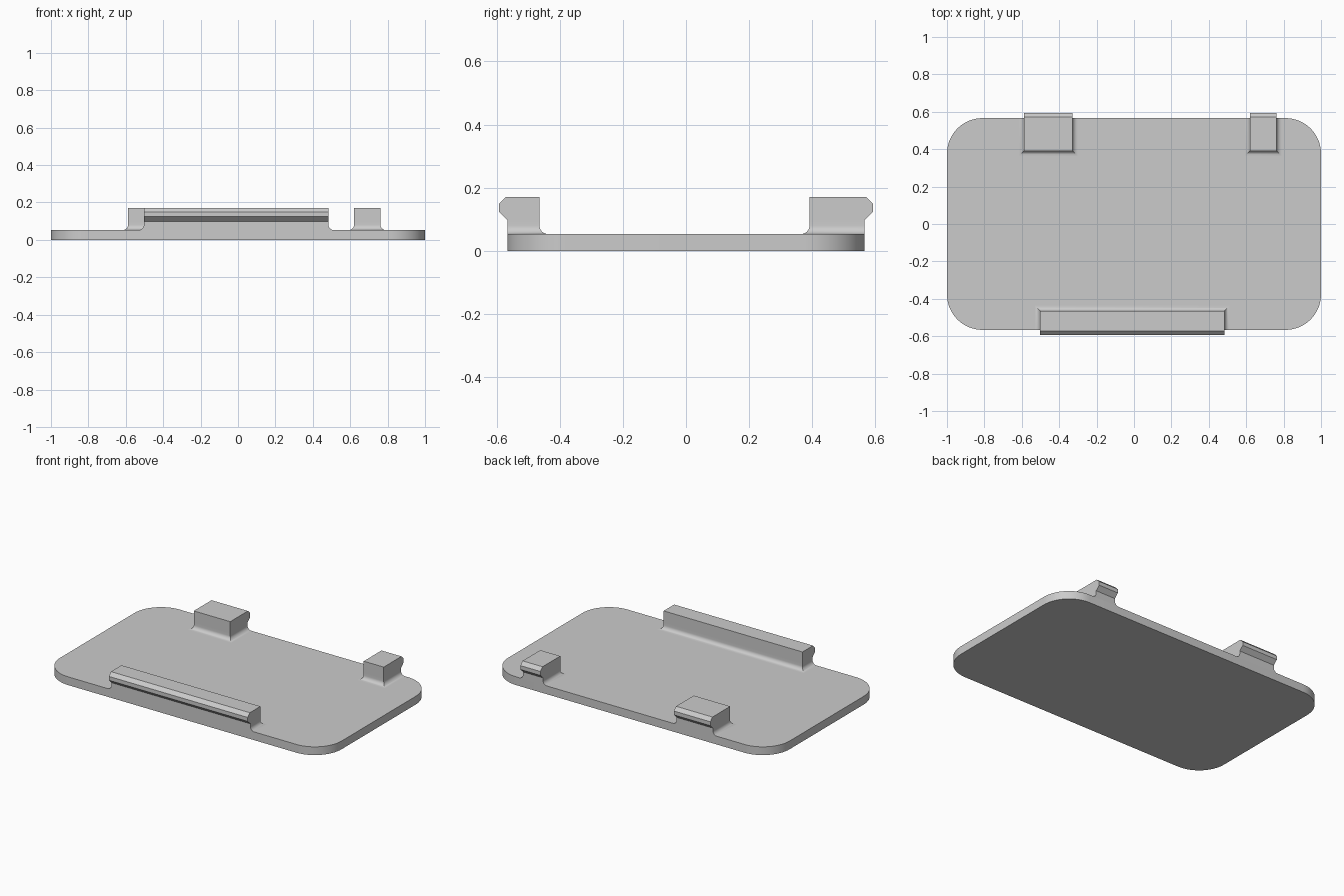
import bpy, bmesh, math

if "Cube" in bpy.data.objects:
    bpy.data.objects.remove(bpy.data.objects["Cube"])

PLATE_TOP = 0.053
EDGE_Y = 0.566
FILLET = 0.027

# One plain grey plastic
grey = bpy.data.materials.new("plain grey")
grey.use_nodes = True
colour = (0.6, 0.6, 0.6, 1)
grey.diffuse_color = colour
grey.node_tree.nodes["Principled BSDF"].inputs["Base Color"].default_value = colour


def loft(name, rings):
    """Skin a stack of equal-length rings and cap both ends."""
    bm = bmesh.new()
    loops = [[bm.verts.new(p) for p in ring] for ring in rings]
    for low, high in zip(loops, loops[1:]):
        for i in range(len(low)):
            j = (i + 1) % len(low)
            bm.faces.new((low[i], low[j], high[j], high[i]))
    bm.faces.new(loops[0])
    bm.faces.new(loops[-1])
    bmesh.ops.recalc_face_normals(bm, faces=bm.faces)
    mesh = bpy.data.meshes.new(name)
    bm.to_mesh(mesh)
    bm.free()
    mesh.materials.append(grey)
    obj = bpy.data.objects.new(name, mesh)
    bpy.context.collection.objects.link(obj)
    bpy.ops.object.select_all(action="DESELECT")
    obj.select_set(True)
    bpy.context.view_layer.objects.active = obj
    bpy.ops.object.shade_smooth_by_angle(angle=math.radians(30))
    return obj


# Cover plate with rounded corners
def plate_outline(z, radius=0.19, steps=16):
    points = []
    for corner, (sx, sy) in enumerate([(1, 1), (-1, 1), (-1, -1), (1, -1)]):
        for k in range(steps + 1):
            a = (corner + k / steps) * math.pi / 2
            points.append((sx * (1 - radius) + radius * math.cos(a),
                           sy * (EDGE_Y - radius) + radius * math.sin(a), z))
    return points


loft("cover_plate", [plate_outline(0), plate_outline(PLATE_TOP)])


# Snap clip: filleted foot on three sides, hooked lip on the outer side
def snap_clip(name, x0, x1, inner_y, side):
    levels = []
    for k in range(9):
        a = k / 8 * math.pi / 2
        levels.append((PLATE_TOP + FILLET * (1 - math.cos(a)),
                       FILLET * (1 - math.sin(a)), 0))
    # height, foot spread, lip overhang
    levels += [(0.098, 0, 0), (0.124, 0, 0.027), (0.149, 0, 0.027), (0.171, 0, 0.005)]
    rings = []
    for z, spread, lip in levels:
        outer, inner = side * (EDGE_Y + lip), side * (inner_y - spread)
        rings.append([(x0 - spread, outer, z), (x1 + spread, outer, z),
                      (x1 + spread, inner, z), (x0 - spread, inner, z)])
    loft(name, rings)


snap_clip("front_clip", -0.503, 0.484, 0.464, -1)
snap_clip("back_right_clip", -0.588, -0.329, 0.391, 1)
snap_clip("back_left_clip", 0.62, 0.762, 0.391, 1)
